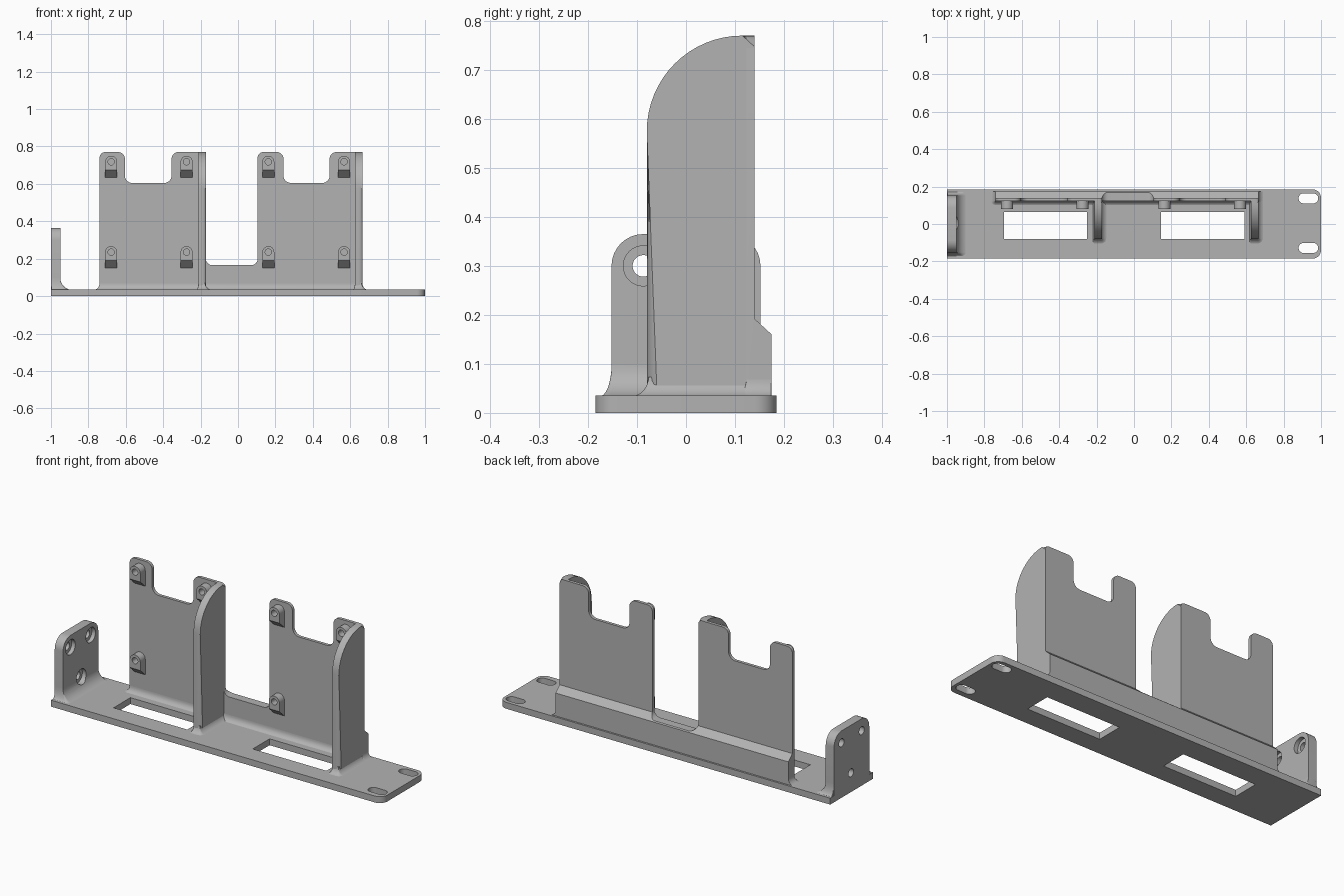
import bpy, bmesh
from math import sin, cos, pi
from mathutils import Vector

cube = bpy.data.objects.get("Cube")
if cube:
    bpy.data.objects.remove(cube, do_unlink=True)

grey = bpy.data.materials.new("plain_grey")
grey.use_nodes = True
COLOR = (0.45, 0.45, 0.45, 1)
grey.diffuse_color = COLOR
grey.node_tree.nodes["Principled BSDF"].inputs["Base Color"].default_value = COLOR


def finish(name, bm):
    bmesh.ops.recalc_face_normals(bm, faces=bm.faces)
    mesh = bpy.data.meshes.new(name)
    bm.to_mesh(mesh)
    bm.free()
    mesh.materials.append(grey)
    ob = bpy.data.objects.new(name, mesh)
    bpy.context.collection.objects.link(ob)
    return ob


def activate(ob):
    bpy.ops.object.select_all(action='DESELECT')
    ob.select_set(True)
    bpy.context.view_layer.objects.active = ob


def smooth(ob):
    activate(ob)
    bpy.ops.object.shade_smooth_by_angle(angle=0.6)


def rounded(corners, n=8):
    """Outline from (u, v, radius) corners, each rounded by a circular arc."""
    out = []
    for i, (u, v, r) in enumerate(corners):
        p = Vector((u, v))
        if r == 0:
            out.append(p)
            continue
        a = (Vector(corners[i - 1][:2]) - p).normalized()
        b = (Vector(corners[(i + 1) % len(corners)][:2]) - p).normalized()
        for k in range(n + 1):
            t = k / n * pi / 2
            out.append(p + a * r * (1 - sin(t)) + b * r * (1 - cos(t)))
    return out


def rect(u0, u1, v0, v1, r=0):
    return rounded([(u0, v0, r), (u1, v0, r), (u1, v1, r), (u0, v1, r)])


def circle(u, v, r, n=32):
    return [(u + r * cos(2 * pi * i / n), v + r * sin(2 * pi * i / n)) for i in range(n)]


def prism_bm(outline, axis, start, end):
    place = {'x': lambda u, v, t: (t, u, v),
             'y': lambda u, v, t: (u, t, v),
             'z': lambda u, v, t: (u, v, t)}[axis]
    bm = bmesh.new()
    ends = [[bm.verts.new(place(u, v, t)) for u, v in outline] for t in (start, end)]
    n = len(outline)
    for loop in ends:
        bm.faces.new(loop)
    for i in range(n):
        j = (i + 1) % n
        bm.faces.new((ends[0][i], ends[0][j], ends[1][j], ends[1][i]))
    return bm


def prism(name, *args):
    return finish(name, prism_bm(*args))


def carve(ob, cutter, operation='DIFFERENCE'):
    cutter.hide_render = True
    mod = ob.modifiers.new("carve", 'BOOLEAN')
    mod.operation, mod.object, mod.solver = operation, cutter, 'EXACT'
    activate(ob)
    bpy.ops.object.modifier_apply(modifier=mod.name)
    bpy.data.objects.remove(cutter, do_unlink=True)


BASE_TOP = 0.035


def skirt(name, x0, x1, y0, y1, height, left, right, front, back, n=8):
    """Concave fillet around a footprint; each side has its own spread."""
    bm = bmesh.new()
    rings = []
    for k in range(n + 1):
        t = k / n * pi / 2
        s, z = 1 - sin(t), BASE_TOP - 0.002 + height * (1 - cos(t))
        l, r, f, b = left * s, right * s, front * s, back * s
        e = 0.001
        outline = rounded([(x0 - l, y0 - f, min(l, f) + e), (x1 + r, y0 - f, min(r, f) + e),
                           (x1 + r, y1 + b, min(r, b) + e), (x0 - l, y1 + b, min(l, b) + e)])
        rings.append([bm.verts.new((u, v, z)) for u, v in outline])
    m = len(rings[0])
    for low, high in zip(rings, rings[1:]):
        for i in range(m):
            j = (i + 1) % m
            bm.faces.new((low[i], low[j], high[j], high[i]))
    bm.faces.new(rings[0])
    bm.faces.new(rings[-1])
    return finish(name, bm)


# Base plate with two windows and two slots
base = prism("base_plate", rounded([(-1, -0.185, 0), (1, -0.185, 0.045),
                                    (1, 0.185, 0.045), (-1, 0.185, 0)]), 'z', 0, BASE_TOP)
for x in (-0.695, 0.145):
    carve(base, prism("window_cutter", rect(x, x + 0.445, -0.08, 0.065), 'z', -0.1, 0.1))
for y in (-0.128, 0.137):
    carve(base, prism("slot_cutter", rect(0.88, 0.985, y - 0.027, y + 0.027, 0.0269),
                      'z', -0.1, 0.1))
smooth(base)

# Back panels and the thicker rail that joins them
TOP, NOTCH, RAIL = 0.77, 0.605, 0.165
LOW = 0.01
panel = prism("back_panels", rounded([
    (-0.74, LOW, 0), (-0.74, TOP, 0.03), (-0.605, TOP, 0.035), (-0.605, NOTCH, 0.04),
    (-0.355, NOTCH, 0.04), (-0.355, TOP, 0.035), (-0.172, TOP, 0.025), (-0.172, RAIL, 0.035),
    (0.105, RAIL, 0.035), (0.105, TOP, 0.03), (0.243, TOP, 0.035), (0.243, NOTCH, 0.04),
    (0.49, NOTCH, 0.04), (0.49, TOP, 0.035), (0.665, TOP, 0.025), (0.665, LOW, 0)]),
    'y', 0.1, 0.2)
carve(panel, prism("section_cutter", [
    (0.123, 0), (0.175, 0), (0.175, 0.16), (0.14, 0.192), (0.14, 0.9), (0.123, 0.9)],
    'x', -0.9, 0.9), 'INTERSECT')
smooth(panel)
smooth(skirt("panel_fillet", -0.74, 0.665, 0.123, 0.174, 0.035, 0.035, 0.035, 0.03, 0))

# Side gussets with a curved top and a softened outer edge
for label, x in (("first", -0.172), ("second", 0.665)):
    bm = prism_bm(rounded([(-0.08, LOW, 0), (0.139, LOW, 0), (0.139, TOP, 0),
                           (-0.08, TOP, 0.195)], 16), 'x', x - 0.04, x)
    edge = [e for e in bm.edges
            if all(v.co.x > x - 0.001 for v in e.verts)
            and any(v.co.y < 0.138 for v in e.verts)
            and any(v.co.z > LOW + 0.01 for v in e.verts)]
    bmesh.ops.bevel(bm, geom=edge, offset=0.022, segments=5, profile=0.5, affect='EDGES')
    smooth(finish(label + "_gusset", bm))
    smooth(skirt(label + "_gusset_fillet", x - 0.04, x - 0.004, -0.077, 0.139,
                 0.04, 0.012, 0.04, 0.038, 0))

# Mounting bosses, each with a sloped underside and a screw hole
R, FRONT = 0.032, 0.08
arch = [(R * cos(pi * i / 16), R * sin(pi * i / 16)) for i in range(17)]
bm = prism_bm(arch + [(-R, -0.087), (R, -0.087)], 'y', FRONT, 0.126)
for v in bm.verts:
    if v.co.y < FRONT + 0.001 and v.co.z < -0.05:
        v.co.z = -0.045
boss = finish("boss", bm)
carve(boss, prism("screw_cutter", circle(0, 0, 0.017, 24), 'y', 0, 0.118))
smooth(boss)
for x in (-0.678, -0.275, 0.162, 0.567):
    for z in (0.235, 0.718):
        if boss.location.z:
            boss = boss.copy()
            bpy.context.collection.objects.link(boss)
        boss.location = (x, 0, z)

# End flange with three counterbored holes that also cut its fillet
flange = prism("end_flange", rounded([(-0.152, LOW, 0), (0.152, LOW, 0),
                                      (0.152, 0.365, 0.065), (-0.152, 0.365, 0.065)]),
               'x', -1, -0.95)
fillet = skirt("flange_fillet", -0.998, -0.95, -0.152, 0.152, 0.065, 0, 0.065, 0.025, 0.025)
for y, z in ((-0.087, 0.3), (0.087, 0.3), (0.005, 0.105)):
    carve(flange, prism("hole_cutter", circle(y, z, 0.022), 'x', -1.1, -0.9))
    carve(flange, prism("bore_cutter", circle(y, z, 0.041), 'x', -0.972, -0.8))
carve(fillet, prism("bore_cutter", circle(0.005, 0.105, 0.041), 'x', -0.972, -0.8))
carve(fillet, prism("hole_cutter", circle(0.005, 0.105, 0.022), 'x', -1.1, -0.9))
smooth(flange)
smooth(fillet)
